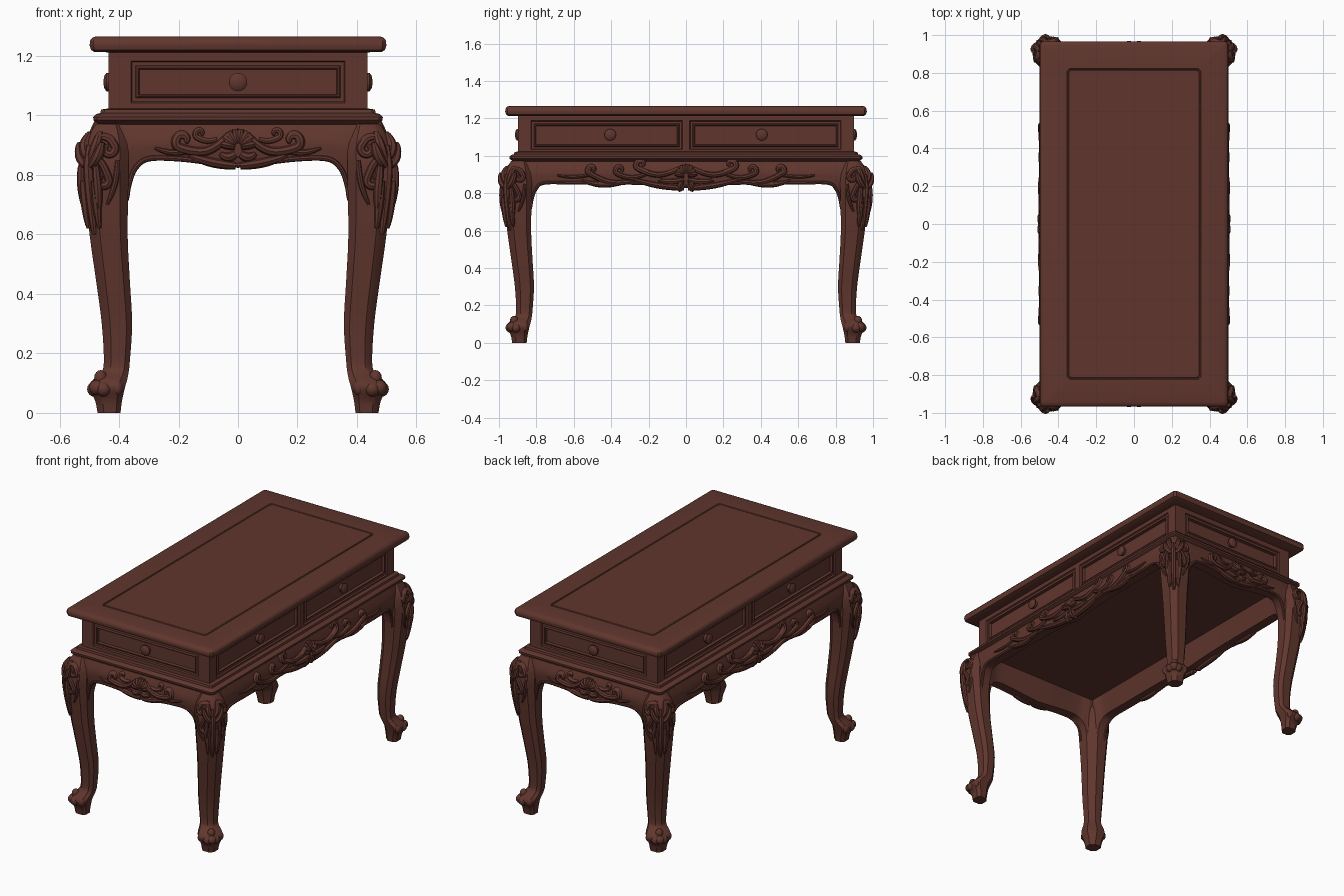
import bpy, bmesh, math
from mathutils import Vector, Matrix

if "Cube" in bpy.data.objects:
    bpy.data.objects.remove(bpy.data.objects["Cube"])

wood = bpy.data.materials.new("dark red brown wood")
wood.diffuse_color = (0.118, 0.037, 0.027, 1)
wood.use_nodes = True
wood.node_tree.nodes["Principled BSDF"].inputs["Base Color"].default_value = wood.diffuse_color
YX = 0.457          # the table is this much longer than wide, per half


def lerp(table, z):
    for (z0, v0), (z1, v1) in zip(table, table[1:]):
        if z <= z1:
            return v0 + (v1 - v0) * max(0, (z - z0) / (z1 - z0))
    return table[-1][1]


def smooth(pts, n=5):
    # Catmull-Rom through the points
    p = [Vector(q) for q in pts]
    p = [2 * p[0] - p[1]] + p + [2 * p[-1] - p[-2]]
    out = []
    for a, b, c, d in zip(p, p[1:], p[2:], p[3:]):
        for i in range(n):
            t = i / n
            out.append(0.5 * (2 * b + (c - a) * t + (2 * a - 5 * b + 4 * c - d) * t * t
                              + (3 * b - a - 3 * c + d) * t ** 3))
    return out + [p[-2]]


def loft(bm, rings, cap=True):
    vs = [[bm.verts.new(co) for co in r] for r in rings]
    n = len(vs[0])
    for a, b in zip(vs, vs[1:]):
        for i in range(n):
            bm.faces.new((a[i], a[(i + 1) % n], b[(i + 1) % n], b[i]))
    if cap:
        bm.faces.new(vs[0][::-1])
        bm.faces.new(vs[-1])


def ball(bm, loc, r, h):
    bmesh.ops.create_uvsphere(bm, u_segments=14, v_segments=8, radius=1,
                              matrix=Matrix.LocRotScale(Vector(loc), None, Vector((r, r, h))))


def finish(bm, name, mirror="", recalc=True):
    if recalc:
        bmesh.ops.recalc_face_normals(bm, faces=bm.faces)
    me = bpy.data.meshes.new(name)
    bm.to_mesh(me)
    bm.free()
    me.materials.append(wood)
    ob = bpy.data.objects.new(name, me)
    bpy.context.collection.objects.link(ob)
    bpy.ops.object.select_all(action='DESELECT')
    ob.select_set(True)
    bpy.context.view_layer.objects.active = ob
    bpy.ops.object.shade_smooth_by_angle(angle=math.radians(35))
    if mirror:
        m = ob.modifiers.new("mirror", 'MIRROR')
        m.use_axis = ('x' in mirror, 'y' in mirror, False)


def slab(name, profile, extra, c=0.012):
    # stack of corner-cut rectangles: (half x, z)
    bm = bmesh.new()
    rings = []
    for x, z in profile:
        y = x + extra
        rings.append([(x, y - c, z), (x - c, y, z), (c - x, y, z), (-x, y - c, z),
                      (-x, c - y, z), (c - x, -y, z), (x - c, -y, z), (x, c - y, z)])
    loft(bm, rings)
    finish(bm, name)


def tube(bm, P, p, r, d=0.6, taper=0.4):
    # raised carved strand lying on surface P(u, z, depth)
    rings = []
    for i, q in enumerate(p):
        t = (p[min(i + 1, len(p) - 1)] - p[max(i - 1, 0)]).normalized()
        rr = r * (taper + (1 - taper) * math.sin(math.pi * (0.15 + 0.85 * i / (len(p) - 1))) ** 0.7)
        rings.append([P(q.x - t.y * rr * math.cos(a), q.y + t.x * rr * math.cos(a), 2 * d * rr * math.sin(a))
                      for a in (k * math.pi / 4 for k in range(8))])
    loft(bm, rings)


def scroll(bm, P, u0, z0, u1, z1, bow, curl, r):
    # bowed strand from start to end, finishing in a spiral when curl is set
    a, b = Vector((u0, z0)), Vector((u1, z1))
    n = Vector((z0 - z1, u1 - u0)).normalized()
    pts = [a.lerp(b, i / 4) + n * bow * math.sin(math.pi * i / 4) for i in range(5)]
    h = math.atan2(*(pts[4] - pts[3]).yx)
    for k in range(6 if curl else 0):
        h += math.copysign(math.radians(50), curl)
        pts.append(pts[-1] + Vector((math.cos(h), math.sin(h))) * abs(curl) * (1 - 0.12 * k))
    tube(bm, P, smooth(pts, 4), r)


# Table top with a shallow groove line, and the moulding above the apron
slab("table_top", [(.42, 1.212), (.482, 1.213), (.494, 1.22), (.499, 1.235), (.497, 1.252), (.489, 1.262),
                   (.475, 1.266), (.354, 1.266), (.351, 1.262), (.347, 1.262), (.344, 1.266)], 0.468)
slab("waist_moulding", [(.41, .97), (.47, .97), (.486, .984), (.487, .995), (.478, 1.004),
                        (.463, 1.008), (.46, 1.02), (.43, 1.024)], YX)


# Drawer walls: a wall with a stepped opening, plus a round knob
def drawer_wall(name, P, wall, hole, knob, mirror):
    bm = bmesh.new()

    def rect(u0, u1, z0, z1, i, d):
        return [P(u0 + i, z0 + i, d), P(u1 - i, z0 + i, d), P(u1 - i, z1 - i, d), P(u0 + i, z1 - i, d)]
    rings = [rect(*wall, 0, 0)] + [rect(*hole, i, d) for i, d in (
        (0, 0), (.004, -.008), (.016, -.008), (.021, -.001), (.026, -.001), (.029, -.017))]
    loft(bm, rings, cap=False)
    bm.faces.new([bm.verts.new(c) for c in rings[-1]])
    finish(bm, name + "_wall", mirror, recalc=False)
    bm = bmesh.new()
    loft(bm, [[P(knob + r * math.cos(a), 1.112 + r * math.sin(a), d)
               for a in (k * math.pi / 12 for k in range(24))]
              for r, d in ((.022, -.02), (.022, -.004), (.031, .001), (.031, .007), (.022, .014), (.008, .017))])
    finish(bm, name + "_knob", mirror)


drawer_wall("end_drawer", lambda u, z, d: Vector((-u, 0.897 + d, z)),
            (-.435, .435, 1.015, 1.22), (-.36, .36, 1.042, 1.183), 0, 'y')
drawer_wall("side_drawer", lambda u, z, d: Vector((0.435 + d, u, z)),
            (0, .897, 1.015, 1.22), (.02, .83, 1.032, 1.188), .405, 'xy')

# Cabriole legs: height, inner and outer extent in x
leg = smooth([(0, .395, .472), (.04, .39, .48), (.085, .38, .499), (.11, .373, .488),
              (.135, .368, .462), (.17, .364, .451), (.3, .356, .458), (.45, .364, .478), (.6, .371, .499),
              (.8, .368, .520), (.87, .368, .518), (.92, .375, .508), (.972, .395, .478)], 4)
MID = [(z, (a + b) / 2) for z, a, b in leg]
HALF = [(z, (b - a) / 2) for z, a, b in leg]
half_section = [(1, -.62), (1, .45), (.87, .62)]
inner = [(-1, .6), (-1, -.35)]
section = half_section + [(t, s) for s, t in half_section[::-1]] + inner + [(t, s) for s, t in inner[::-1]]
bm = bmesh.new()
loft(bm, [[(m + h * s, m + YX + h * t, z) for s, t in section] for (z, m), (_, h) in zip(MID, HALF)])
finish(bm, "cabriole_leg", 'xy')

# Scrolled toes, symmetric about the corner diagonal
bm = bmesh.new()
for a, b, z, r in ((.452, .481, .08, .027), (.474, .474, .085, .027), (.462, .462, .118, .022), (.405, .483, .085, .018)):
    for x, y in {(a, b), (b, a)}:
        ball(bm, (x, y + YX, z), r, .026)
finish(bm, "foot_scroll", 'xy')

# Shaped aprons: bulging outward, with a bead along the lower edge
DEP = [(.7, .468), (.8, .472), (.85, .484), (.91, .49), (.95, .478), (.975, .468)]


def p_end(u, z, d):
    return Vector((-u, lerp(DEP, z) + YX + d, z))


def p_side(u, z, d):
    return Vector((lerp(DEP, z) + d, u, z))


corner = [(.30, .847), (.345, .815), (.366, .76), (.378, .70), (.41, .70)]
# scrolls: start, end, bow, curl, radius (one half, mirrored)
end_scrolls = [(.03, .935, .2, .893, -.035, .022, .016), (.008, .83, .165, .865, -.006, 0, .016),
               (.07, .92, .14, .928, -.01, .013, .01), (.16, .88, .28, .89, -.01, 0, .01),
               (.008, .87, .06, .872, -.012, 0, .016)]
side_scrolls = [(.04, .93, .26, .935, -.035, .022, .016), (.01, .825, .3, .878, -.01, 0, .016),
                (.22, .9, .37, .905, -.02, .02, .014), (.3, .86, .52, .91, -.025, .018, .016),
                (.36, .85, .56, .868, -.015, 0, .014), (.52, .895, .69, .895, -.008, 0, .01),
                (.01, .872, .15, .87, -.01, 0, .016), (.02, .86, .03, .808, .008, 0, .016)]
for key, P, shift, middle, scrolls in (
        ("end", p_end, 0, [(0, .825), (.08, .833), (.2, .847)], end_scrolls),
        ("side", p_side, YX, [(0, .828), (.1, .838), (.3, .847), (.6, .848)], side_scrolls)):
    edge = smooth(middle + [(u + shift, z) for u, z in corner])
    bm = bmesh.new()
    loft(bm, [[P(u, .972 + (zb - .972) * k / 6, 0) for k in range(7)] + [P(u, zb, -.055), P(u, .972, -.07)]
              for u, zb in edge], cap=False)
    finish(bm, key + "_apron", 'xy')
    bm = bmesh.new()
    tube(bm, P, [q + Vector((0, .007)) for q in edge[:-6]], .009, .5, .8)
    finish(bm, key + "_apron_bead", 'xy')
    # carved shell fan and scrolls
    bm = bmesh.new()
    for a in range(8, 90, 24):
        v = Vector((math.cos(math.radians(a)), math.sin(math.radians(a))))
        tube(bm, P, [Vector((0, .895)) + v * r for r in (.01, .025, .045, .06)], .015, .75, .6)
    for s in scrolls:
        scroll(bm, P, *s)
    finish(bm, key + "_apron_carving", 'xy')


# Acanthus carving on the knees: corner face plus the two outer faces
def p_knee(u, z, d):
    m = lerp(MID, z) + lerp(HALF, z) * .75 + d * .7
    return Vector((m + u * .7, m + YX - u * .7, z))


def p_out_x(u, z, d):
    return Vector((lerp(MID, z) + lerp(HALF, z) + d, lerp(MID, z) + YX + u, z))


def p_out_y(u, z, d):
    return Vector((lerp(MID, z) + u, lerp(MID, z) + YX + lerp(HALF, z) + d, z))


bm = bmesh.new()
scroll(bm, p_knee, 0, .9, 0, .6, 0, 0, .017)
for s in (-1, 1):
    scroll(bm, p_knee, s * .01, .86, s * .025, .945, -s * .01, 0, .017)
    scroll(bm, p_knee, s * .012, .83, s * .055, .91, -s * .01, 0, .017)
    scroll(bm, p_knee, s * .035, .83, s * .03, .67, s * .006, 0, .014)
for P in (p_out_x, p_out_y):
    scroll(bm, P, .03, .93, -.03, .89, -.015, .018, .014)
    scroll(bm, P, .04, .87, -.01, .78, -.008, .018, .014)
    scroll(bm, P, .04, .78, .03, .62, 0, 0, .015)
    scroll(bm, P, -.04, .85, 0, .7, -.01, 0, .01)
finish(bm, "knee_carving", 'xy')
